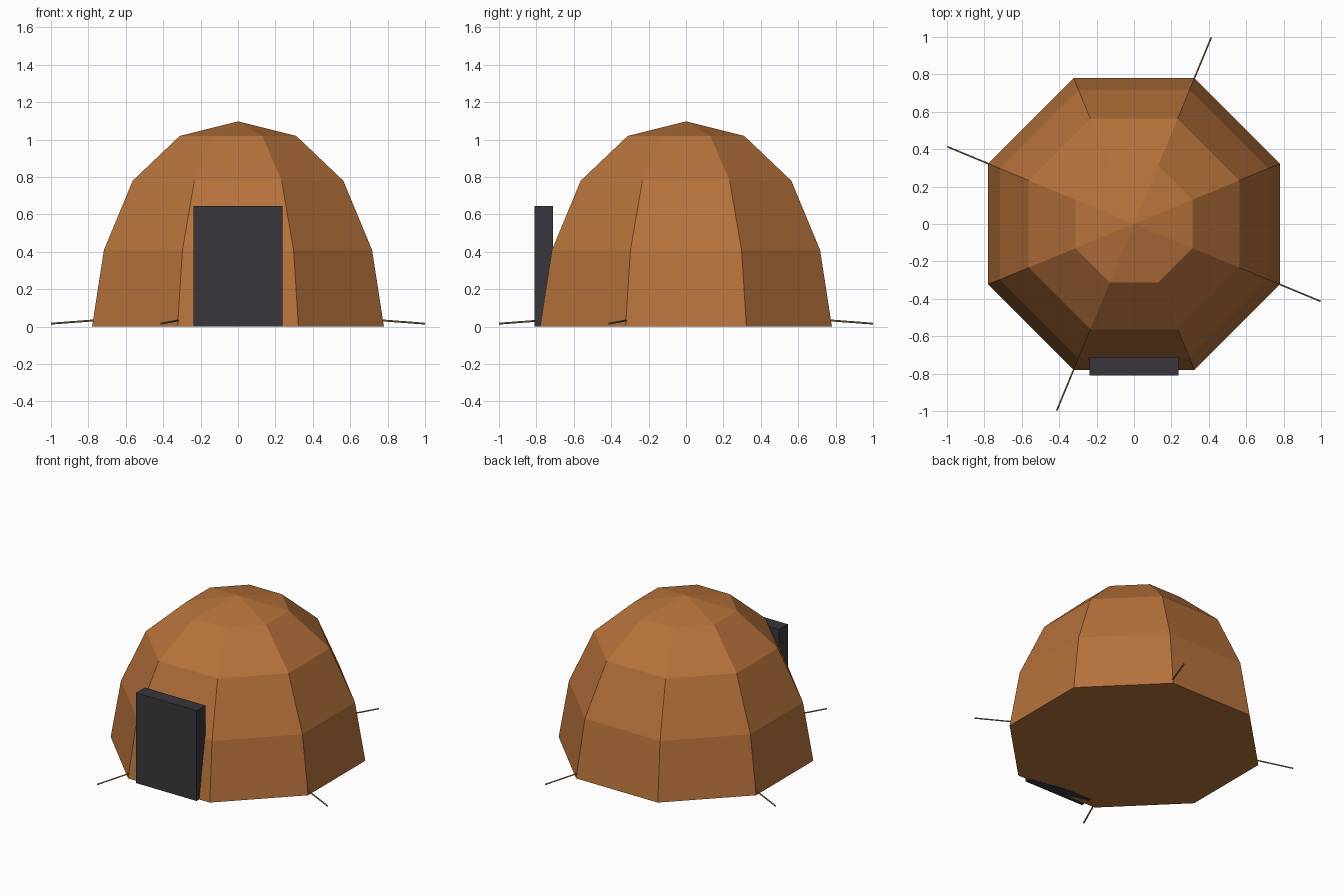
import bpy, bmesh, math
from mathutils import Vector

if "Cube" in bpy.data.objects:
    bpy.data.objects.remove(bpy.data.objects["Cube"])


def material(name, color):
    m = bpy.data.materials.new(name)
    m.diffuse_color = (*color, 1)
    m.use_nodes = True
    m.node_tree.nodes["Principled BSDF"].inputs["Base Color"].default_value = m.diffuse_color
    return m


def finish(name, bm, mat):
    bmesh.ops.recalc_face_normals(bm, faces=bm.faces)
    me = bpy.data.meshes.new(name)
    bm.to_mesh(me)
    bm.free()
    me.materials.append(mat)
    ob = bpy.data.objects.new(name, me)
    bpy.context.collection.objects.link(ob)
    return ob


canvas = material("brown canvas", (0.47, 0.168, 0.044))
dark = material("dark door flap", (0.04, 0.037, 0.045))
cord = material("tan cord", (0.33, 0.25, 0.15))

# Eight-sided tent dome: (apothem, height) rings, closed floor and pointed top
SIDES = 8
profile = [(0.78, 0.0), (0.717, 0.409), (0.563, 0.78), (0.312, 1.019)]
bm = bmesh.new()
rings = []
for apothem, z in profile:
    r = apothem / math.cos(math.pi / SIDES)
    angles = [(k + 0.5) * math.tau / SIDES for k in range(SIDES)]
    rings.append([bm.verts.new((r * math.cos(a), r * math.sin(a), z)) for a in angles])
apex = bm.verts.new((0, 0, 1.097))
for k in range(SIDES):
    n = (k + 1) % SIDES
    for low, high in zip(rings, rings[1:]):
        bm.faces.new((low[k], low[n], high[n], high[k]))
    bm.faces.new((rings[-1][k], rings[-1][n], apex))
bm.faces.new(rings[0][::-1])
finish("tent_dome", bm, canvas)

# Door slab on the front
bm = bmesh.new()
bmesh.ops.create_cube(bm, size=1)
bmesh.ops.scale(bm, vec=(0.478, 0.098, 0.645), verts=bm.verts)
bmesh.ops.translate(bm, vec=(0, -0.76, 0.3225), verts=bm.verts)
finish("door_flap", bm, dark)

# Four guy ropes running out from alternate corners
for i in range(4):
    a = math.radians(67.5 + 90 * i)
    out = Vector((math.cos(a), math.sin(a), 0))
    start = out * 0.82 + Vector((0, 0, 0.034))
    end = out * 1.08 + Vector((0, 0, 0.016))
    d = end - start
    bm = bmesh.new()
    bmesh.ops.create_cone(bm, cap_ends=True, segments=6, radius1=0.005,
                          radius2=0.005, depth=d.length)
    rot = d.to_track_quat('Z', 'Y').to_matrix()
    bmesh.ops.rotate(bm, cent=(0, 0, 0), matrix=rot, verts=bm.verts)
    bmesh.ops.translate(bm, vec=(start + end) / 2, verts=bm.verts)
    finish(f"guy_rope_{i + 1}", bm, cord)
